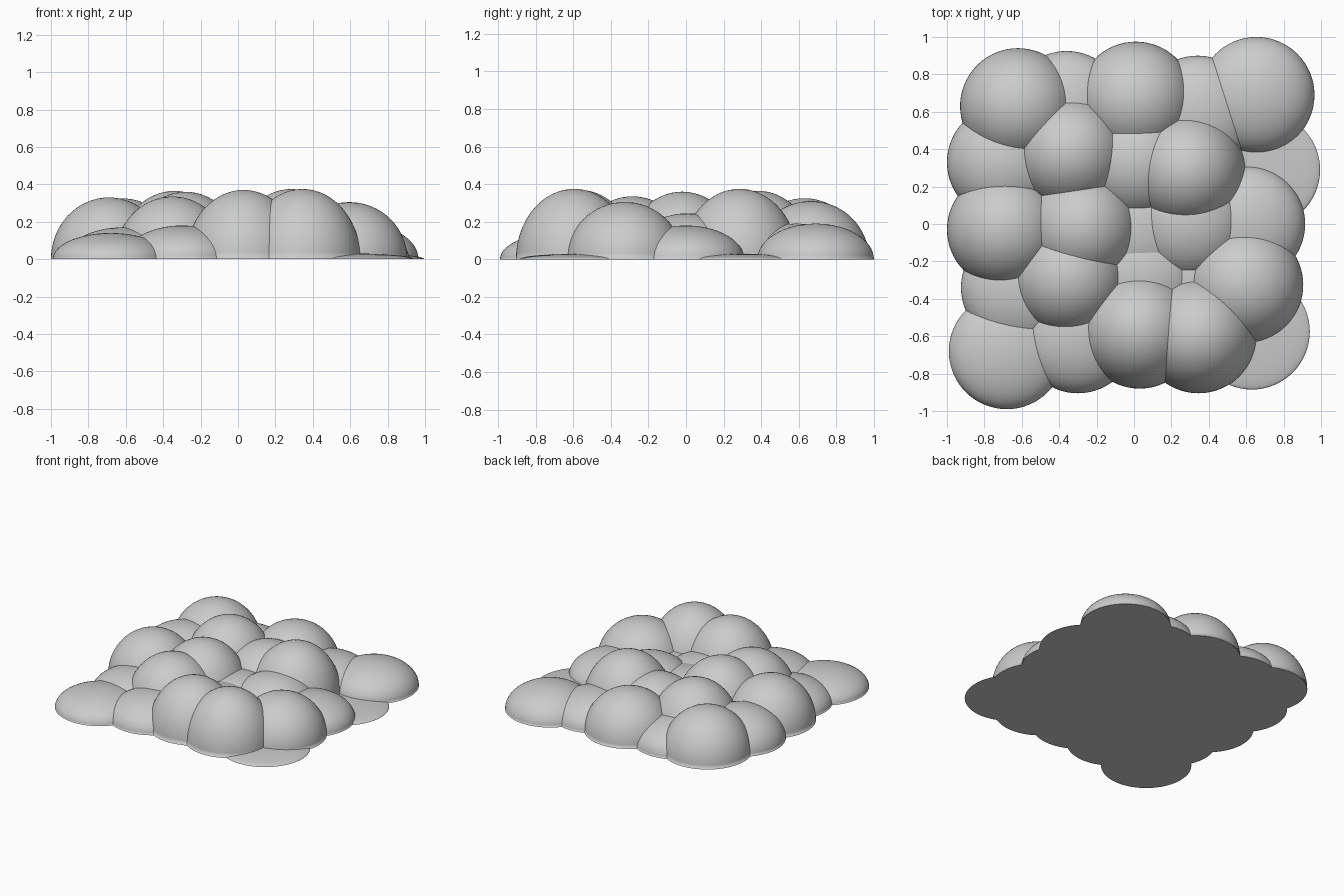
import bpy, bmesh
from mathutils import Matrix

if "Cube" in bpy.data.objects:
    bpy.data.objects.remove(bpy.data.objects["Cube"])

RADIUS = 0.31

# Mounds by column, left to right, each listed back to front: (x, y, height)
COLUMNS = [
    [(-.62, .63, .325), (-.69, .33, .24), (-.69, -.03, .33), (-.615, -.34, .17), (-.68, -.68, .14)],
    [(-.36, .615, .185), (-.34, .38, .365), (-.28, -.02, .36), (-.35, -.285, .335), (-.30, -.595, .18)],
    [(.01, .665, .31), (.02, .33, .29), (.03, -.03, .19), (.04, -.28, .19), (.03, -.57, .37)],
    [(.34, .59, .19), (.285, .285, .375), (.30, .01, .245), (.33, -.30, .14), (.345, -.595, .375)],
    [(.655, .69, .19), (.685, .29, .03), (.605, 0, .18), (.595, -.325, .305), (.63, -.575, .03)],
]


def mound(name, x, y, height):
    """Half ellipsoid with a flat, closed base on z = 0."""
    bm = bmesh.new()
    bmesh.ops.create_uvsphere(bm, u_segments=64, v_segments=32, radius=1)
    cut = bmesh.ops.bisect_plane(bm, geom=bm.verts[:] + bm.edges[:] + bm.faces[:],
                                 plane_co=(0, 0, 0), plane_no=(0, 0, -1), clear_outer=True)
    rim = [e for e in bm.edges if e.is_boundary]
    bmesh.ops.holes_fill(bm, edges=rim, sides=0)
    bmesh.ops.transform(bm, verts=bm.verts, matrix=Matrix.Diagonal((RADIUS, RADIUS, height, 1)))
    bmesh.ops.recalc_face_normals(bm, faces=bm.faces)
    # Rounded top is smooth, base stays flat with a sharp rim
    for f in bm.faces:
        f.smooth = len(f.verts) <= 4
    mesh = bpy.data.meshes.new(name)
    bm.to_mesh(mesh)
    bm.free()
    obj = bpy.data.objects.new(name, mesh)
    obj.location = (x, y, 0)
    bpy.context.collection.objects.link(obj)


for c, column in enumerate(COLUMNS, 1):
    for r, spot in enumerate(column, 1):
        mound(f"mound_{c}_{r}", *spot)
